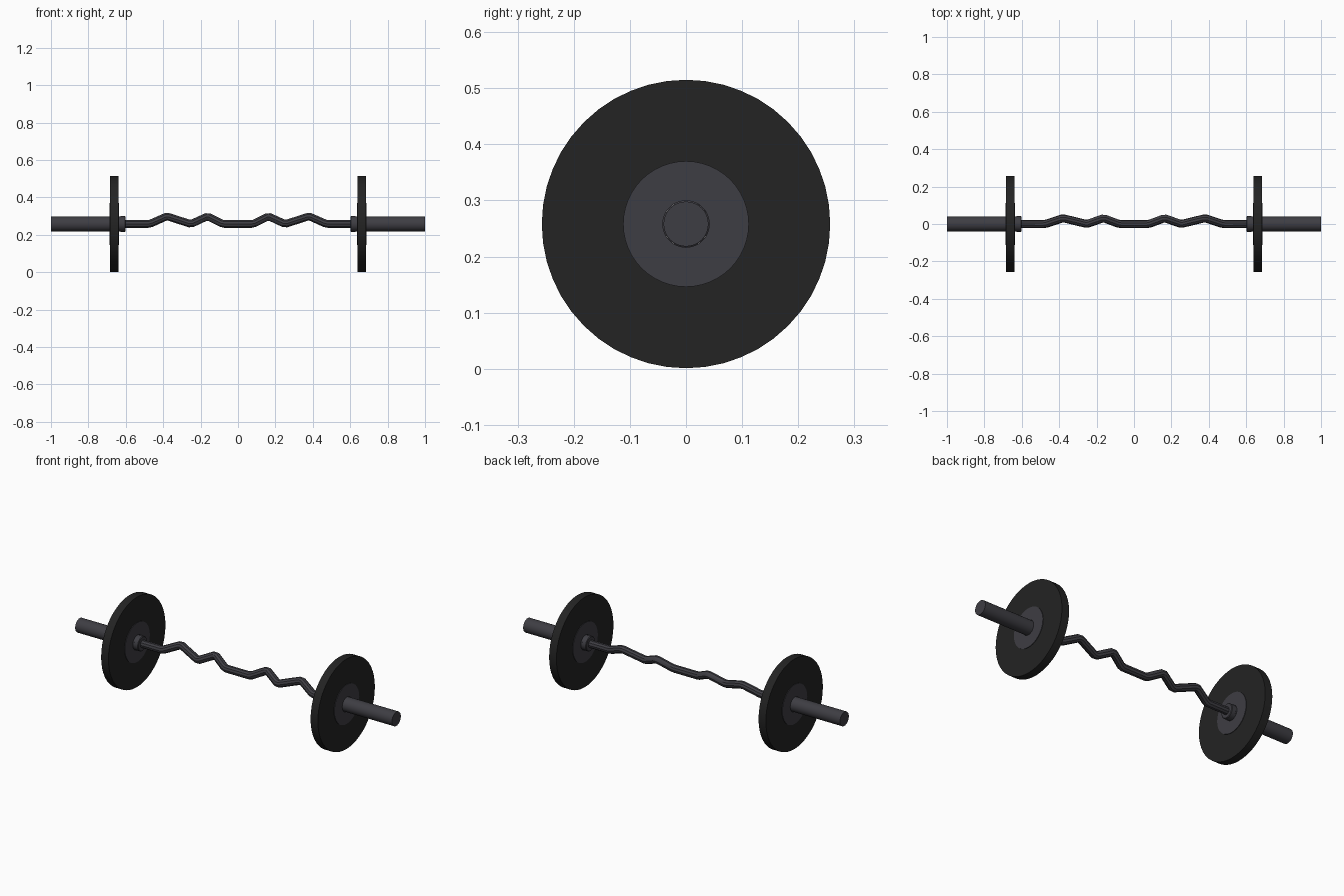
import bpy, bmesh, math
from mathutils import Vector

if "Cube" in bpy.data.objects:
    bpy.data.objects.remove(bpy.data.objects["Cube"])

AXIS_Z = 0.258


def material(name, rgb):
    m = bpy.data.materials.new(name)
    m.use_nodes = True
    m.diffuse_color = (*rgb, 1)
    bsdf = next(n for n in m.node_tree.nodes if n.type == 'BSDF_PRINCIPLED')
    bsdf.inputs["Base Color"].default_value = (*rgb, 1)
    return m


rubber = material("black rubber", (0.017, 0.017, 0.017))
steel = material("dark steel", (0.048, 0.047, 0.056))


def finish(obj, mat):
    obj.data.materials.append(mat)
    bpy.ops.object.select_all(action='DESELECT')
    obj.select_set(True)
    bpy.context.view_layer.objects.active = obj
    bpy.ops.object.shade_smooth_by_angle(angle=math.radians(35))


def lathe(name, profile, mat, segments, closed=False):
    """Turn a profile of (x, radius) points around the bar axis."""
    bm = bmesh.new()
    rings = []
    for x, r in profile:
        angles = [2 * math.pi * i / segments for i in range(segments)]
        rings.append([bm.verts.new((x, r * math.cos(a), r * math.sin(a))) for a in angles])
    pairs = list(zip(rings, rings[1:]))
    if closed:
        pairs.append((rings[-1], rings[0]))
    else:
        bm.faces.new(rings[0])
        bm.faces.new(rings[-1])
    for a, b in pairs:
        for i in range(segments):
            j = (i + 1) % segments
            bm.faces.new((a[i], a[j], b[j], b[i]))
    bmesh.ops.recalc_face_normals(bm, faces=bm.faces)
    mesh = bpy.data.meshes.new(name)
    bm.to_mesh(mesh)
    bm.free()
    obj = bpy.data.objects.new(name, mesh)
    obj.location.z = AXIS_Z
    bpy.context.collection.objects.link(obj)
    finish(obj, mat)


# Sleeves, collars and weight plates at both ends
for side, s in (("left", 1), ("right", -1)):
    lathe(side + "_sleeve", [(s * 0.625, 0.04), (s * 1.0, 0.04)], steel, 32)
    lathe(side + "_collar", [(s * 0.602, 0.038), (s * 0.605, 0.0415),
                             (s * 0.628, 0.0415), (s * 0.631, 0.038)], steel, 32)
    lathe(side + "_weight_plate", [(s * 0.638, 0.10), (s * 0.638, 0.257),
                                   (s * 0.684, 0.257), (s * 0.684, 0.10)], rubber, 48, True)
    lathe(side + "_plate_hub", [(s * 0.635, 0.0415), (s * 0.635, 0.112),
                                (s * 0.687, 0.112), (s * 0.687, 0.0415)], steel, 48, True)

# Zigzag grip bar: bends rise up and back together
half = [(0.08, 0), (0.163, 1), (0.252, 0), (0.38, 1), (0.473, 0)]
corners = [(-x, k) for x, k in reversed(half)] + half
corners = [(-0.62, 0)] + corners + [(0.62, 0)]
pts = [Vector((x, 0.031 * k, 0.041 * k)) for x, k in corners]
path = [pts[0]]
for a, b, c in zip(pts, pts[1:], pts[2:]):
    path += [b + (a - b).normalized() * 0.009, b + (c - b).normalized() * 0.009]
path.append(pts[-1])

curve = bpy.data.curves.new("grip_bar_path", 'CURVE')
curve.dimensions = '3D'
curve.bevel_depth = 0.0215
curve.bevel_resolution = 3
curve.use_fill_caps = True
spline = curve.splines.new('POLY')
spline.points.add(len(path) - 1)
for p, co in zip(spline.points, path):
    p.co = (*co, 1)
bar = bpy.data.objects.new("grip_bar", curve)
bar.location.z = AXIS_Z
bpy.context.collection.objects.link(bar)
bpy.ops.object.select_all(action='DESELECT')
bar.select_set(True)
bpy.context.view_layer.objects.active = bar
bpy.ops.object.convert(target='MESH')
finish(bpy.context.view_layer.objects.active, steel)
